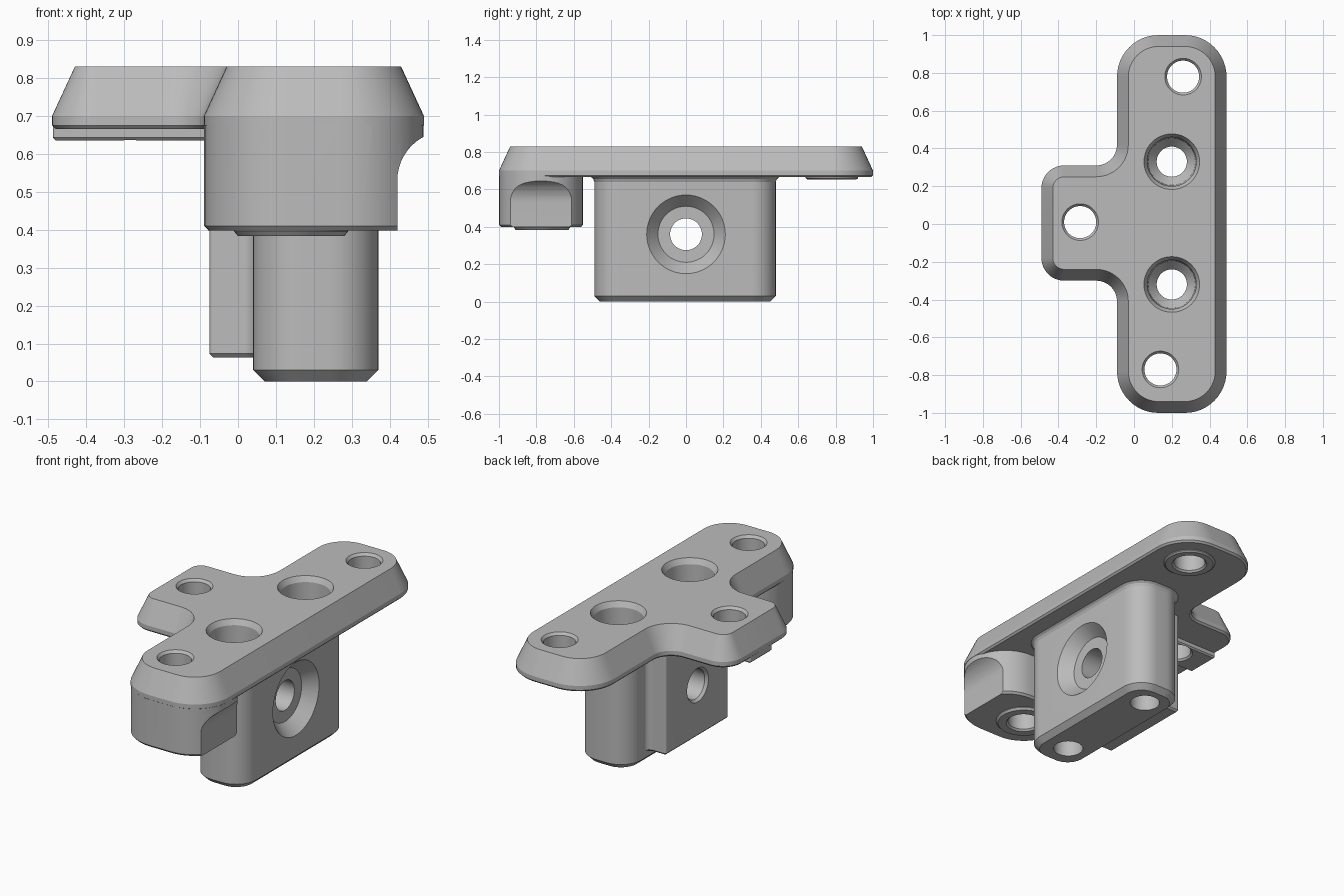
import bpy, bmesh, math
from mathutils import Vector, Matrix

cube = bpy.data.objects.get("Cube")
if cube:
    bpy.data.objects.remove(cube, do_unlink=True)

metal = bpy.data.materials.new("plain_grey")
grey = (0.5, 0.5, 0.5, 1)
metal.use_nodes = True
metal.diffuse_color = grey
metal.node_tree.nodes["Principled BSDF"].inputs["Base Color"].default_value = grey


def make_object(name, bm):
    bmesh.ops.recalc_face_normals(bm, faces=bm.faces)
    mesh = bpy.data.meshes.new(name)
    bm.to_mesh(mesh)
    bm.free()
    mesh.materials.append(metal)
    obj = bpy.data.objects.new(name, mesh)
    bpy.context.collection.objects.link(obj)
    return obj


def skin(name, rings):
    """Close a stack of equal-length rings into a solid."""
    bm = bmesh.new()
    loops = [[bm.verts.new(p) for p in ring] for ring in rings]
    n = len(loops[0])
    for low, high in zip(loops, loops[1:]):
        for i in range(n):
            j = (i + 1) % n
            bm.faces.new((low[i], low[j], high[j], high[i]))
    bm.faces.new(loops[0][::-1])
    bm.faces.new(loops[-1])
    return make_object(name, bm)


def outline(corners, inset=0, steps=12):
    """Right-angled counter-clockwise outline with rounded corners, offset inward."""
    pts = []
    for i, (x, y, r) in enumerate(corners):
        p = Vector((x, y))
        a = (p - Vector(corners[i - 1][:2])).normalized()
        b = (Vector(corners[(i + 1) % len(corners)][:2]) - p).normalized()
        turn = 1 if a.x * b.y - a.y * b.x > 0 else -1
        p += inset * (Vector((-a.y, a.x)) + Vector((-b.y, b.x)))
        r = max(r - turn * inset, 0.001)
        centre = p - r * a + r * b
        for k in range(steps + 1):
            t = math.pi / 2 * k / steps
            pts.append(centre + r * (a * math.sin(t) - b * math.cos(t)))
    return pts


def loft(name, corners, levels):
    return skin(name, [[(p.x, p.y, z) for p in outline(corners, d)] for z, d in levels])


def box_corners(x0, x1, y0, y1, r):
    return [(x0, y0, r), (x1, y0, r), (x1, y1, r), (x0, y1, r)]


def lathe(name, profile, place, n=48):
    """Solid of revolution from (radius, height) pairs."""
    rings = []
    for r, h in profile:
        rings.append([place @ Vector((r * math.cos(2 * math.pi * k / n),
                                      r * math.sin(2 * math.pi * k / n), h)) for k in range(n)])
    return skin(name, rings)


# T-shaped top plate with sloping rim
plate = loft("mounting_bracket", [
    (-0.09, -1, 0.22), (0.49, -1, 0.22), (0.49, 1, 0.22), (-0.09, 1, 0.22),
    (-0.09, 0.31, 0.11), (-0.49, 0.31, 0.12), (-0.49, -0.3, 0.12), (-0.09, -0.3, 0.11)],
    [(0.665, 0.01), (0.675, 0), (0.7, 0), (0.83, 0.06)])

# Foot, stem and rib below the plate
foot = loft("front_foot", box_corners(-0.09, 0.49, -1, -0.55, 0.22),
            [(0.398, 0.012), (0.41, 0.001), (0.7, 0.001)])
stem = loft("stem", box_corners(0.04, 0.37, -0.49, 0.48, 0.13),
            [(0, 0.03), (0.03, 0), (0.64, 0), (0.655, -0.006), (0.668, -0.02), (0.69, -0.02)])
rib = loft("stem_rib", [
    (0.2, -0.35, 0.01), (0.2, 0.35, 0.01), (0.045, 0.35, 0.01), (0.045, 0.29, 0.04),
    (-0.075, 0.29, 0.012), (-0.075, -0.28, 0.012), (0.045, -0.28, 0.04), (0.045, -0.35, 0.01)],
    [(0.063, 0.01), (0.073, 0), (0.69, 0)])
pad = loft("tab_pad", box_corners(-0.488, 0.1, -0.09, 0.11, 0.01),
           [(0.635, 0.008), (0.643, 0), (0.69, 0)])

# Thin raised rings around the end holes
front_boss = lathe("front_boss", [(0.14, 0.383), (0.15, 0.395), (0.15, 0.45)],
                   Matrix.Translation((0.14, -0.77, 0)))
back_boss = lathe("back_boss", [(0.13, 0.653), (0.14, 0.66), (0.14, 0.69)],
                  Matrix.Translation((0.26, 0.78, 0)))

# Screw hole cutters
cutters = []
for label, x, y, low in (("tab", -0.285, 0.01, 0.635), ("back", 0.26, 0.78, 0.653),
                         ("front", 0.14, -0.77, 0.383)):
    cutters.append(lathe(label + "_hole", [
        (0.105, low - 0.01), (0.085, low + 0.01), (0.085, 0.815), (0.105, 0.84)],
        Matrix.Translation((x, y, 0))))
for label, y in (("near", -0.32), ("far", 0.33)):
    cutters.append(lathe(label + "_deep_hole", [
        (0.08, -0.1), (0.08, 0.5), (0.125, 0.55), (0.13, 0.8), (0.153, 0.84)],
        Matrix.Translation((0.2, y, 0))))
sideways = Matrix.Translation((0, 0, 0.36)) @ Matrix.Rotation(math.pi / 2, 4, "Y")
cutters.append(lathe("cross_hole", [
    (0.11, -0.09), (0.085, -0.06), (0.085, 0.3), (0.15, 0.301), (0.22, 0.381)], sideways))

# Cove cut into the side of the foot
cove = [(0.42, 0.3)]
for k in range(13):
    t = math.radians(90 * k / 12)
    cove.append((0.55 - 0.13 * math.cos(t), 0.53 + 0.13 * math.sin(t)))
cove += [(0.7, 0.66), (0.7, 0.3)]
cutters.append(skin("foot_cove", [[(x, y, z) for x, z in cove] for y in (-1.1, -0.5)]))

# Join the solids and cut the holes
bpy.context.view_layer.objects.active = plate
for parts, operation in (([foot, stem, rib, pad, front_boss, back_boss], "UNION"),
                         (cutters, "DIFFERENCE")):
    for part in parts:
        mod = plate.modifiers.new(part.name, "BOOLEAN")
        mod.operation = operation
        mod.solver = "EXACT"
        mod.object = part
        bpy.ops.object.modifier_apply(modifier=mod.name)
        bpy.data.objects.remove(part, do_unlink=True)

for obj in bpy.context.selected_objects:
    obj.select_set(False)
plate.select_set(True)
bpy.ops.object.shade_smooth_by_angle(angle=math.radians(20))
